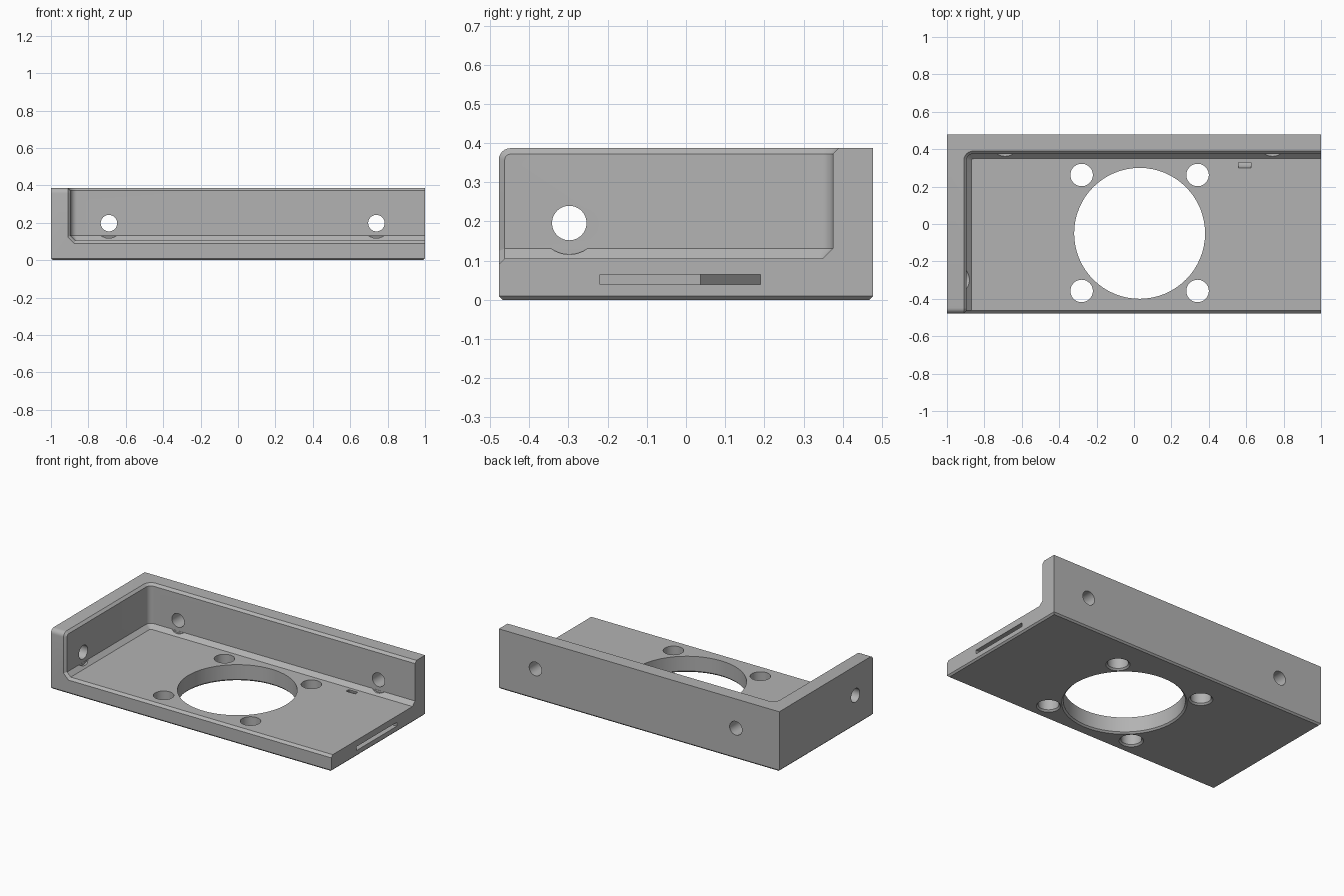
import bpy, bmesh
from math import cos, sin, pi, radians
from mathutils import Matrix, Vector

cube = bpy.data.objects.get("Cube")
if cube:
    bpy.data.objects.remove(cube, do_unlink=True)

W, D, H = 1.0, 0.478, 0.387              # half width, half depth, height
WALL_X, WALL_Y, FLOOR = -0.895, 0.375, 0.105   # inner faces

grey = bpy.data.materials.new("light grey")
grey.use_nodes = True
colour = (0.45, 0.45, 0.45, 1)
grey.diffuse_color = colour
grey.node_tree.nodes["Principled BSDF"].inputs["Base Color"].default_value = colour


def make_object(name, bm):
    bmesh.ops.recalc_face_normals(bm, faces=bm.faces)
    mesh = bpy.data.meshes.new(name)
    bm.to_mesh(mesh)
    bm.free()
    mesh.materials.append(grey)
    ob = bpy.data.objects.new(name, mesh)
    bpy.context.collection.objects.link(ob)
    return ob


def box(lo, hi):
    bm = bmesh.new()
    bmesh.ops.create_cube(bm, size=1)
    lo, hi = Vector(lo), Vector(hi)
    for v in bm.verts:
        v.co = (lo + hi) / 2 + v.co * (hi - lo)
    return bm


def prism(points, offset):
    bm = bmesh.new()
    face = bm.faces.new([bm.verts.new(p) for p in points])
    new = bmesh.ops.extrude_face_region(bm, geom=[face])["geom"]
    bmesh.ops.translate(bm, vec=offset,
                        verts=[g for g in new if isinstance(g, bmesh.types.BMVert)])
    return bm


def cylinder(start, end, r):
    start, end = Vector(start), Vector(end)
    axis = end - start
    turn = Vector((0, 0, 1)).rotation_difference(axis).to_matrix().to_4x4()
    bm = bmesh.new()
    bmesh.ops.create_cone(bm, cap_ends=True, segments=64, radius1=r, radius2=r,
                          depth=axis.length,
                          matrix=Matrix.Translation((start + end) / 2) @ turn)
    return bm


def cut(ob, bm):
    cutter = make_object("cutter", bm)
    cutter.hide_render = True
    mod = ob.modifiers.new("cut", "BOOLEAN")
    mod.operation, mod.solver, mod.object = "DIFFERENCE", "EXACT", cutter
    bpy.context.view_layer.update()
    graph = bpy.context.evaluated_depsgraph_get()
    mesh = bpy.data.meshes.new_from_object(ob.evaluated_get(graph))
    ob.modifiers.clear()
    ob.data = mesh
    bpy.data.objects.remove(cutter, do_unlink=True)


def bevel(bm, test, offset, segments=1):
    edges = [e for e in bm.edges if test(e, (e.verts[0].co + e.verts[1].co) / 2)]
    bmesh.ops.bevel(bm, geom=edges, offset=offset, offset_type="OFFSET",
                    segments=segments, profile=0.5, affect="EDGES")


# Solid block with a rounded top front edge
block = box((-W, -D, 0), (W, D, H))
bevel(block, lambda e, c: c.y < -D + 0.01 and c.z > H - 0.01, 0.03, 6)
bracket = make_object("corner_bracket", block)

# Hollow that leaves the floor, side wall and back wall, with a sloped foot
hollow = box((WALL_X, -0.8, FLOOR), (1.3, WALL_Y, 0.8))
bevel(hollow, lambda e, c: c.x < WALL_X + 0.01 and c.y > WALL_Y - 0.01, 0.035, 6)
bevel(hollow, lambda e, c: c.z < FLOOR + 0.001 and c.x < 1.2 and c.y > -0.7, 0.026)
cut(bracket, hollow)

# Large opening and four mounting holes in the floor
cut(bracket, cylinder((0.03, -0.05, -0.2), (0.03, -0.05, 0.3), 0.35))
for x in (-0.28, 0.34):
    for y in (-0.358, 0.262):
        cut(bracket, cylinder((x, y, -0.2), (x, y, 0.3), 0.06))


# Chamfer the rim of the hollow and every edge of the underside
def on_rim(e, c):
    inside = WALL_X - 0.001 < c.x < W - 0.001 and c.y < WALL_Y + 0.001
    top = c.z > H - 0.001
    front = c.y < -D + 0.001 and c.z > FLOOR - 0.001
    rounded = c.z > H - 0.04 and c.y < -D + 0.04
    return inside and (top or front or rounded) and e.calc_face_angle(0) > 0.5


bm = bmesh.new()
bm.from_mesh(bracket.data)
bmesh.ops.remove_doubles(bm, verts=bm.verts, dist=1e-5)
bevel(bm, on_rim, 0.015)
bevel(bm, lambda e, c: max(v.co.z for v in e.verts) < 0.0005
      and e.calc_face_angle(0) > 0.5, 0.01)
bm.to_mesh(bracket.data)
bm.free()

# Screw holes in the walls, each with clearance cut into the sloped foot
for x in (-0.69, 0.74):
    cut(bracket, cylinder((x, 0.2, 0.198), (x, 0.7, 0.198), 0.044))
    cut(bracket, cylinder((x, 0.3, 0.198), (x, WALL_Y - 0.0005, 0.198), 0.08))
cut(bracket, cylinder((-1.2, -0.298, 0.196), (-0.7, -0.298, 0.196), 0.044))
cut(bracket, cylinder((WALL_X + 0.0005, -0.298, 0.196), (-0.8, -0.298, 0.196), 0.08))

# Slot in the open end, narrowing into the floor
outline = [(1.1, -0.22), (0.9, -0.22), (0.9, 0.037), (0.7, 0.19), (1.1, 0.19)]
cut(bracket, prism([(x, y, 0.039) for x, y in outline], (0, 0, 0.025)))

# Curved tie channel joining the floor and the back wall
arc = [pi * (0.75 + 1.0 * i / 16 * 1.5) for i in range(17)]
ring = [(r, a) for r, path in ((0.05, arc), (0.078, arc[::-1])) for a in path]
ring = [(0.56, 0.378 + r * cos(a + pi / 4 - pi / 4), 0.108 + r * sin(a))
        for r, a in ring]
cut(bracket, prism(ring, (0.065, 0, 0)))

# Smooth round surfaces, keep edges sharp
bpy.ops.object.select_all(action="DESELECT")
bracket.select_set(True)
bpy.context.view_layer.objects.active = bracket
bpy.ops.object.shade_smooth_by_angle(angle=radians(30))
